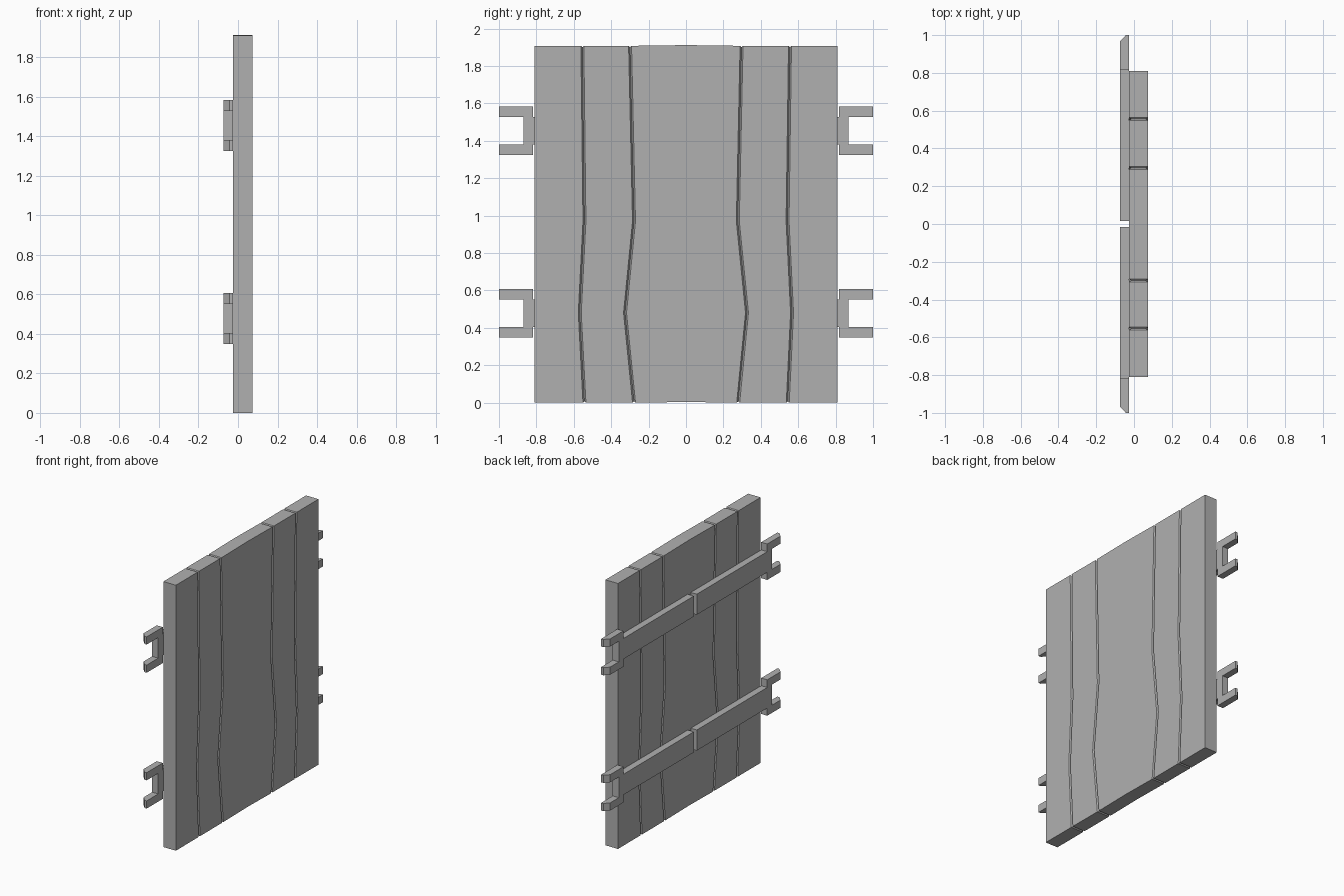
import bpy, bmesh

if "Cube" in bpy.data.objects:
    bpy.data.objects.remove(bpy.data.objects["Cube"])

grey = bpy.data.materials.new("dark_grey")
grey.diffuse_color = (0.435, 0.435, 0.435, 1)
grey.use_nodes = True
grey.node_tree.nodes["Principled BSDF"].inputs["Base Color"].default_value = grey.diffuse_color

def finish(name, bm):
    bmesh.ops.recalc_face_normals(bm, faces=bm.faces)
    me = bpy.data.meshes.new(name)
    bm.to_mesh(me)
    bm.free()
    me.materials.append(grey)
    ob = bpy.data.objects.new(name, me)
    bpy.context.collection.objects.link(ob)
    return ob

def loft(bm, rings):
    """Join consecutive rings of points with quads and return the vertex rings."""
    vr = [[bm.verts.new(p) for p in r] for r in rings]
    n = len(vr[0])
    for a, b in zip(vr, vr[1:]):
        for i in range(n):
            j = (i + 1) % n
            bm.faces.new((a[i], a[j], b[j], b[i]))
    return vr

# Door slab: planks meeting at wavy V grooves
X0, X1 = -0.026, 0.073
HEIGHT = 1.908
W, D = 0.008, 0.011                      # groove half width and depth
ROWS = [0, 0.48, 0.97, HEIGHT]
SEAMS = [[-0.81] * 4,
         [-0.543, -0.568, -0.543, -0.554],
         [-0.278, -0.326, -0.278, -0.299],
         [0.279, 0.326, 0.277, 0.297],
         [0.544, 0.567, 0.543, 0.556],
         [0.81] * 4]

def plank(name, left, right, wl, wr, crown):
    bm = bmesh.new()
    dl, dr = (D if wl else 0), (D if wr else 0)
    rings = []
    for k, z in enumerate(ROWS):
        l, r = left[k], right[k]
        s = 1 if k == 0 else (-1 if k == 3 else 0)
        zl, zr = z + s * dl * 0.6, z + s * dr * 0.6
        ring = [(X0, l + wl, z)]
        if wl:
            ring += [(X0 + dl, l, zl), (X1 - dl, l, zl)]
        ring += [(X1, l + wl, z), (X1, r - wr, z)]
        if wr:
            ring += [(X1 - dr, r, zr), (X0 + dr, r, zr)]
        ring += [(X0, r - wr, z)]
        rings.append(ring)
    vr = loft(bm, rings)
    # End caps with the groove bevel carried over the edge
    for ring in (vr[0], vr[-1]):
        o = 2 if wl else 0
        bm.faces.new((ring[0], ring[1 + o], ring[2 + o], ring[-1]))
        if wl:
            bm.faces.new(ring[0:4])
        if wr:
            bm.faces.new(ring[-4:])
    # Slight crown on the middle plank ends
    if crown:
        bmesh.ops.bisect_plane(bm, geom=bm.verts[:] + bm.edges[:] + bm.faces[:],
                               plane_co=(0, 0, 0), plane_no=(0, 1, 0))
        for v in bm.verts:
            if abs(v.co.y) < 1e-4 and (v.co.z < 0.02 or v.co.z > HEIGHT - 0.02):
                v.co.z += 0.004
    finish(name, bm)

for i in range(5):
    plank(f"plank_{i + 1}", SEAMS[i], SEAMS[i + 1],
          W if i > 0 else 0, W if i < 4 else 0, i == 2)

# Hinge straps on the back with forked, chamfered ends
def strap(name, side, z0):
    def ring(x, tip):
        inner = 0.017
        pts = [(inner, 0.055), (0.817, 0.055), (0.817, 0), (tip, 0),
               (tip, 0.055), (0.869, 0.055), (0.869, 0.203), (tip, 0.203),
               (tip, 0.258), (0.817, 0.258), (0.817, 0.203), (inner, 0.203)]
        return [(x, side * y, z0 + z) for y, z in pts]
    bm = bmesh.new()
    vr = loft(bm, [ring(-0.074, 0.967), ring(-0.043, 1.0), ring(-0.026, 1.0)])
    bm.faces.new(vr[0])
    bm.faces.new(vr[-1])
    finish(name, bm)

for label, z0 in (("lower", 0.349), ("upper", 1.325)):
    for end, side in (("left", -1), ("right", 1)):
        strap(f"{label}_strap_{end}", side, z0)
